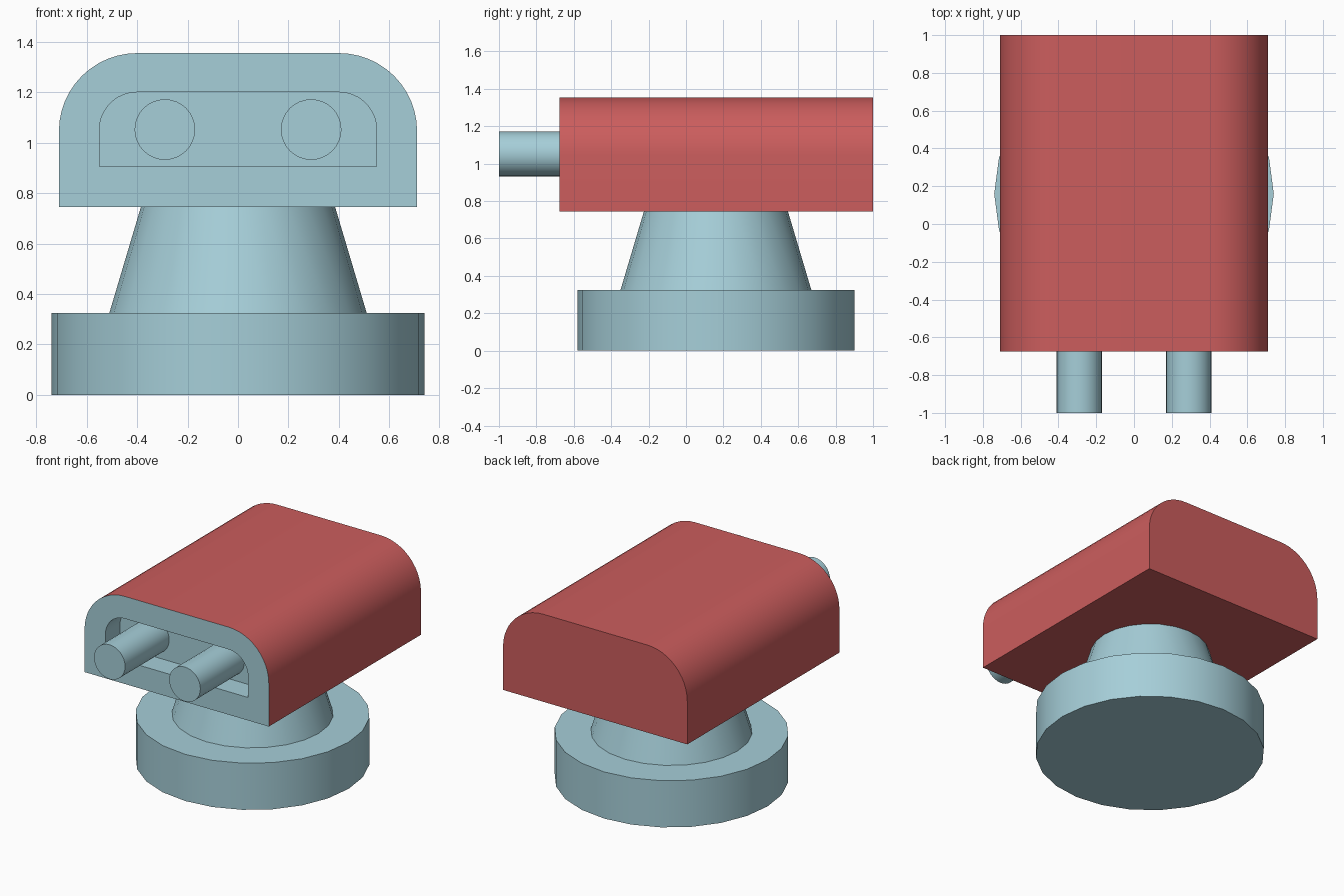
import bpy, bmesh, math

if "Cube" in bpy.data.objects:
    bpy.data.objects.remove(bpy.data.objects["Cube"])


def material(name, color):
    m = bpy.data.materials.new(name)
    m.diffuse_color = (*color, 1)
    m.use_nodes = True
    m.node_tree.nodes["Principled BSDF"].inputs["Base Color"].default_value = m.diffuse_color
    return m


BLUE = material("pale_blue", (0.38, 0.62, 0.69))
RED = material("red", (0.60, 0.11, 0.11))


def finish(obj, name, *mats):
    obj.name = name
    for m in mats:
        obj.data.materials.append(m)
    bpy.ops.object.select_all(action='DESELECT')
    obj.select_set(True)
    bpy.context.view_layer.objects.active = obj
    bpy.ops.object.shade_smooth_by_angle(angle=math.radians(30))


def arch(hw, z0, z1, r, steps=12):
    """Outline in x, z: square bottom corners, rounded top corners."""
    right = [(hw, z0)]
    for i in range(steps + 1):
        a = math.pi / 2 * i / steps
        right.append((hw - r + r * math.cos(a), z1 - r + r * math.sin(a)))
    return right + [(-x, z) for x, z in reversed(right)]


# Round base and tapered neck
CY = 0.16
for name, r1, r2, z0, z1 in (("base", 0.74, 0.74, 0, 0.325),
                             ("neck", 0.51, 0.382, 0.325, 0.755)):
    bpy.ops.mesh.primitive_cone_add(vertices=24, radius1=r1, radius2=r2, depth=z1 - z0,
                                    location=(0, CY, (z0 + z1) / 2))
    finish(bpy.context.object, name, BLUE)

# Housing: red shell with a blue front rim and recess
FRONT, BACK, RECESS = -0.675, 1.0, -0.515
outer = arch(0.71, 0.745, 1.355, 0.31)
inner = arch(0.55, 0.905, 1.20, 0.15)
bm = bmesh.new()
rings = [[bm.verts.new((x, y, z)) for x, z in outline]
         for outline, y in ((outer, BACK), (outer, FRONT), (inner, FRONT), (inner, RECESS))]
bm.faces.new(rings[0])
n = len(outer)
for k in range(3):
    for i in range(n):
        j = (i + 1) % n
        f = bm.faces.new((rings[k][i], rings[k][j], rings[k + 1][j], rings[k + 1][i]))
        f.material_index = 1 if k else 0
bm.faces.new(rings[3]).material_index = 1
bmesh.ops.recalc_face_normals(bm, faces=bm.faces)
mesh = bpy.data.meshes.new("housing")
bm.to_mesh(mesh)
bm.free()
housing = bpy.data.objects.new("housing", mesh)
bpy.context.collection.objects.link(housing)
finish(housing, "housing", RED, BLUE)

# Twin barrels
for side, x in (("left", -0.29), ("right", 0.29)):
    y0, y1 = -1.0, RECESS + 0.01
    bpy.ops.mesh.primitive_cylinder_add(vertices=32, radius=0.12, depth=y1 - y0,
                                        location=(x, (y0 + y1) / 2, 1.052),
                                        rotation=(math.pi / 2, 0, 0))
    finish(bpy.context.object, "barrel_" + side, BLUE)
